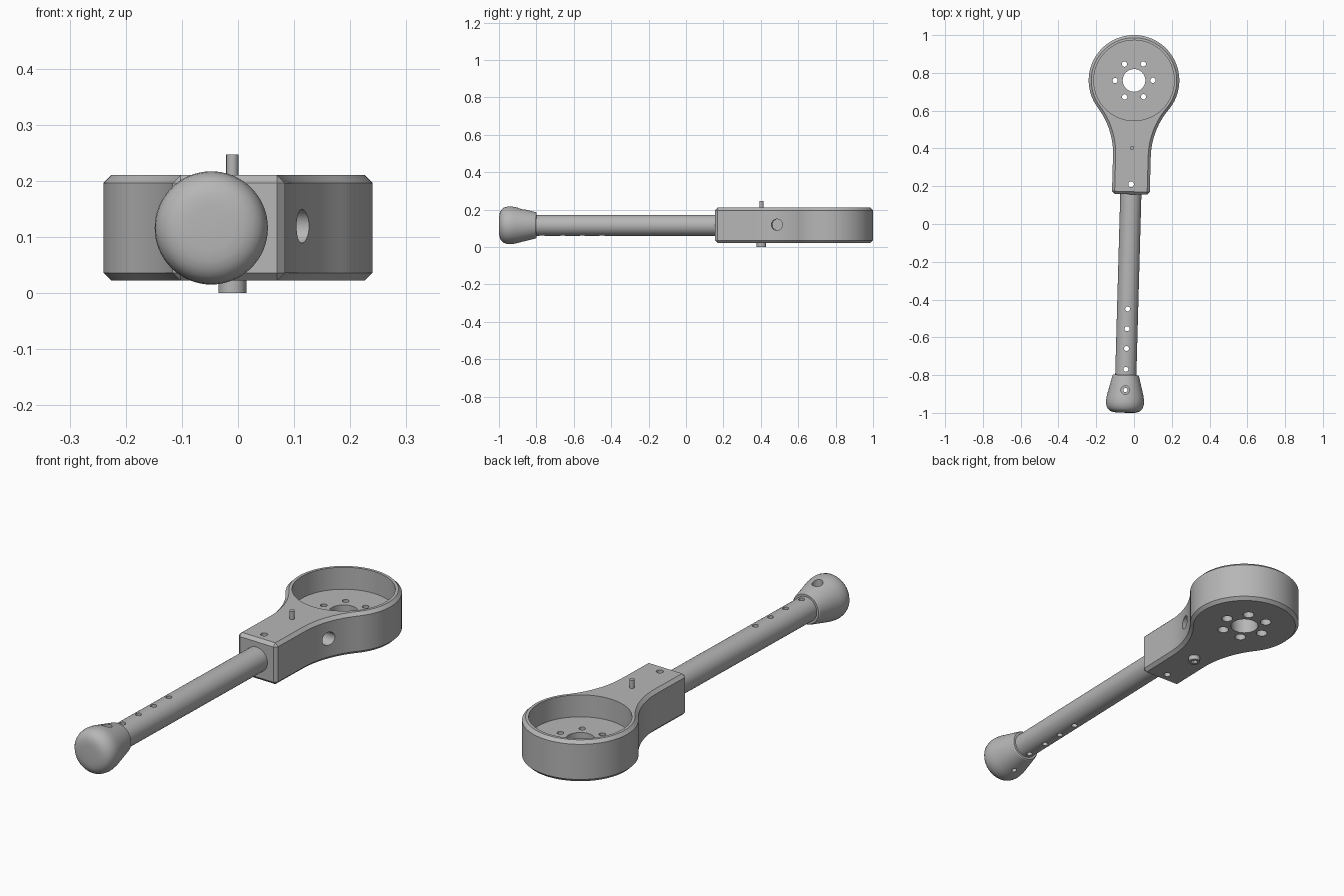
import bpy, bmesh, math
from mathutils import Matrix, Vector

if "Cube" in bpy.data.objects:
    bpy.data.objects.remove(bpy.data.objects["Cube"])

grey = bpy.data.materials.new("plain grey")
grey.use_nodes = True
grey.diffuse_color = (0.47, 0.47, 0.47, 1)
grey.node_tree.nodes["Principled BSDF"].inputs["Base Color"].default_value = (0.47, 0.47, 0.47, 1)

# Parts are laid out from the ring centre, with the handle along -y
MID, LOW, TOP, FLOOR = 0.116, 0.022, 0.21, 0.11
PLACE = Matrix.Translation((0, 0.76, 0)) @ Matrix.Rotation(math.radians(-1.6), 4, 'Z')


def make(name, bm):
    bmesh.ops.recalc_face_normals(bm, faces=bm.faces)
    mesh = bpy.data.meshes.new(name)
    bm.to_mesh(mesh)
    bm.free()
    mesh.materials.append(grey)
    ob = bpy.data.objects.new(name, mesh)
    bpy.context.collection.objects.link(ob)
    return ob


def lathe(name, profile, origin, axis, sides=48):
    """Closed solid from (distance along axis, radius) pairs."""
    bm = bmesh.new()
    turn = Vector((0, 0, 1)).rotation_difference(Vector(axis)).to_matrix()
    rings = []
    for d, r in profile:
        angles = [2 * math.pi * i / sides for i in range(sides)]
        rings.append([bm.verts.new(Vector(origin) + turn @ Vector(
            (r * math.cos(a), r * math.sin(a), d))) for a in angles])
    for a, b in zip(rings, rings[1:]):
        for i in range(sides):
            j = (i + 1) % sides
            bm.faces.new((a[i], a[j], b[j], b[i]))
    bm.faces.new(rings[0])
    bm.faces.new(rings[-1])
    return make(name, bm)


def apply_modifiers(ob):
    bpy.context.view_layer.update()
    graph = bpy.context.evaluated_depsgraph_get()
    mesh = bpy.data.meshes.new_from_object(ob.evaluated_get(graph))
    ob.modifiers.clear()
    ob.data = mesh


def cut(ob, cutter):
    cutter.hide_render = True
    mod = ob.modifiers.new("cut", 'BOOLEAN')
    mod.operation, mod.solver, mod.object = 'DIFFERENCE', 'EXACT', cutter
    apply_modifiers(ob)
    bpy.data.objects.remove(cutter)


def drill(ob, x, y, radius, z0=-0.1, z1=0.4, sides=24):
    cut(ob, lathe("drill", [(z0, radius), (z1, radius)], (x, y, 0), (0, 0, 1), sides))


def arc(cx, cy, r, start, end, n):
    angles = [math.radians(start + (end - start) * i / n) for i in range(n + 1)]
    return [(cx + r * math.cos(a), cy + r * math.sin(a)) for a in angles]


# Housing: round head blending into a square neck
R, HALF, BLEND = 0.24, 0.1, 0.4
drop = math.sqrt((R + BLEND) ** 2 - (HALF + BLEND) ** 2)
tangent = math.degrees(math.atan2(drop, HALF + BLEND))
outline = [(-HALF, -0.603), (HALF, -0.603)]
outline += arc(HALF + BLEND, -drop, BLEND, 180, 180 - tangent, 12)
outline += arc(0, 0, R, -tangent, 180 + tangent, 72)[1:-1]
outline += arc(-HALF - BLEND, -drop, BLEND, tangent, 0, 12)
bm = bmesh.new()
base = bm.faces.new([bm.verts.new((x, y, LOW)) for x, y in outline])
up = bmesh.ops.extrude_face_region(bm, geom=[base], use_keep_orig=True)
bmesh.ops.translate(bm, vec=(0, 0, TOP - LOW),
                    verts=[g for g in up["geom"] if isinstance(g, bmesh.types.BMVert)])
housing = make("housing", bm)
bevel = housing.modifiers.new("chamfer", 'BEVEL')
bevel.width, bevel.segments, bevel.limit_method = 0.014, 1, 'ANGLE'
apply_modifiers(housing)

# Pocket, centre bore and six counterbored screw holes
drill(housing, 0, 0, 0.213, FLOOR, 0.4, 72)
drill(housing, 0, 0, 0.06, sides=48)
for i in range(6):
    a = math.radians(60 * i + 2)
    x, y = 0.1 * math.cos(a), 0.1 * math.sin(a)
    drill(housing, x, y, 0.014)
    drill(housing, x, y, 0.024, -0.1, 0.07)

# Neck screw hole and blind hole in the left flank
drill(housing, 0, -0.55, 0.015)
cut(housing, lathe("drill", [(0, 0.03), (0.4, 0.03)], (-0.03, -0.27, MID + 0.003), (1, 0, 0), 32))

# Handle tube with its row of adjustment holes
handle = lathe("handle", [(0.601, 0.056), (1.63, 0.056)], (0, 0, MID), (0, -1, 0))
for y in (-1.21, -1.315, -1.42, -1.53):
    drill(handle, 0, y, 0.013)

# Rounded end knob with a recessed screw hole
knob_profile = [(1.56, 0.066), (1.564, 0.07), (1.67, 0.097), (1.69, 0.1), (1.705, 0.1009),
                (1.72, 0.099), (1.735, 0.094), (1.745, 0.086), (1.753, 0.075),
                (1.758, 0.06), (1.76, 0.04)]
knob = lathe("knob", knob_profile, (0, 0, MID), (0, -1, 0), 64)
for target in (knob, handle):
    drill(target, 0, -1.64, 0.011)
drill(knob, 0, -1.64, 0.023, MID + 0.06, 0.4)

# Pin through the neck, with a socketed head below
pin = lathe("pin", [(0.15, 0.011), (0.247, 0.011)], (0, -0.357, 0), (0, 0, 1), 24)
pin_head = lathe("pin_head", [(0, 0.025), (0.04, 0.025)], (0, -0.357, 0), (0, 0, 1), 32)
drill(pin_head, 0, -0.357, 0.014, -0.1, 0.015, 6)

bpy.ops.object.select_all(action='DESELECT')
for ob in (housing, handle, knob, pin, pin_head):
    ob.data.transform(PLACE)
    ob.select_set(True)
bpy.context.view_layer.objects.active = housing
bpy.ops.object.shade_smooth_by_angle(angle=math.radians(30))
